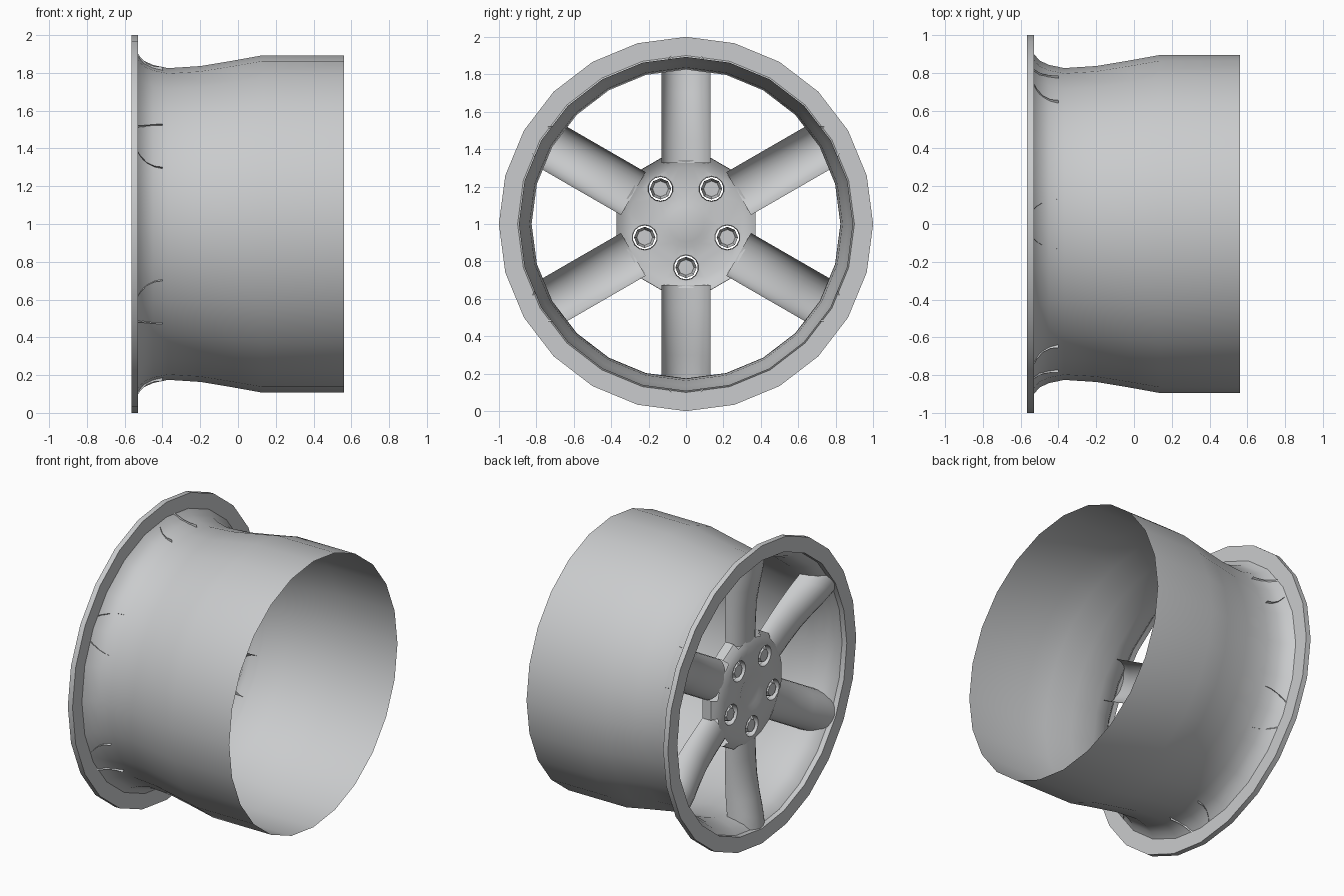
import bpy, bmesh
from math import sin, cos, pi, radians
from mathutils import Matrix, Vector

cube = bpy.data.objects.get("Cube")
if cube:
    bpy.data.objects.remove(cube, do_unlink=True)

metal = bpy.data.materials.new("silver_grey")
metal.use_nodes = True
GREY = (0.59, 0.6, 0.61, 1)
metal.diffuse_color = GREY
metal.node_tree.nodes["Principled BSDF"].inputs["Base Color"].default_value = GREY


def polar(x, r, a):
    """Point on the wheel: x along the axle, radius r, angle a from the top."""
    return Vector((x, r * sin(a), 1 + r * cos(a)))


def circle(bm, x, r, angles, centre=(0, 0)):
    return [bm.verts.new(polar(x, r, a) + Vector((0, *centre))) for a in angles]


def even(n):
    return [2 * pi * i / n for i in range(n)]


def bridge(bm, a, b, closed=True):
    n = len(a)
    for i in range(n if closed else n - 1):
        j = (i + 1) % n
        bm.faces.new((a[i], a[j], b[j], b[i]))


def finish(bm, name, angle=35):
    bmesh.ops.recalc_face_normals(bm, faces=bm.faces)
    mesh = bpy.data.meshes.new(name)
    bm.to_mesh(mesh)
    bm.free()
    mesh.materials.append(metal)
    obj = bpy.data.objects.new(name, mesh)
    bpy.context.collection.objects.link(obj)
    bpy.ops.object.select_all(action='DESELECT')
    obj.select_set(True)
    bpy.context.view_layer.objects.active = obj
    bpy.ops.object.shade_smooth_by_angle(angle=radians(angle))
    return obj


def lathe(name, profile, sides, closed=False):
    bm = bmesh.new()
    rings = [circle(bm, x, r, even(sides)) for x, r in profile]
    for a, b in zip(rings, rings[1:]):
        bridge(bm, a, b)
    if closed:
        bridge(bm, rings[-1], rings[0])
    return finish(bm, name)


# Open barrel and the flat outer flange
lathe("barrel", [(0.56, 0.893), (0.13, 0.893), (-0.02, 0.866), (-0.2, 0.836),
                 (-0.37, 0.825), (-0.45, 0.842), (-0.5, 0.865), (-0.53, 0.9)], 24)
lathe("flange", [(-0.53, 0.9), (-0.53, 1), (-0.565, 1), (-0.565, 0.9)], 24, True)

# Hub shell: flat face with bolt holes, rounded shoulder, walls between spokes
FACE_X = -0.49
BOLTS = [(0.232 * sin(a + pi), 0.232 * cos(a + pi)) for a in even(5)]
hub_angles = [radians(60 * k + d) for k in range(6) for d in (-20, -7, 7, 20)]
bm = bmesh.new()
rim = circle(bm, FACE_X, 0.305, hub_angles)
cap = circle(bm, FACE_X, 0.125, even(20))
holes = [circle(bm, FACE_X, 0.068, even(14), c) for c in BOLTS]
edges = [bm.edges.new((loop[i - 1], loop[i]))
         for loop in [rim, cap] + holes for i in range(len(loop))]
bmesh.ops.triangle_fill(bm, edges=edges, use_beauty=True, normal=(-1, 0, 0))
for hole, c in zip(holes, BOLTS):
    bridge(bm, hole, circle(bm, FACE_X + 0.035, 0.064, even(14), c))
dish = circle(bm, FACE_X + 0.012, 0.095, even(20))
bridge(bm, cap, dish)
bm.faces.new(dish)
mid = circle(bm, FACE_X + 0.018, 0.345, hub_angles)
edge = circle(bm, FACE_X + 0.045, 0.376, hub_angles)
base = circle(bm, -0.385, 0.378, hub_angles)
bridge(bm, rim, mid)
for k in range(6):
    i, j = 4 * k + 3, (4 * k + 4) % 24
    bm.faces.new((mid[i], mid[j], edge[j], edge[i]))
    bm.faces.new((edge[i], edge[j], base[j], base[i]))
bmesh.ops.delete(bm, geom=[v for v in bm.verts if not v.link_faces], context='VERTS')
finish(bm, "hub")

# Wheel bolts: tapered caps, open behind
for n, c in enumerate(BOLTS):
    bm = bmesh.new()
    back = circle(bm, FACE_X + 0.055, 0.057, even(8), c)
    front = circle(bm, FACE_X + 0.005, 0.042, even(8), c)
    bridge(bm, back, front)
    bm.faces.new(front)
    finish(bm, f"bolt_{n + 1}", 25)

# Six arched spokes, open behind, flaring out into the flange
# stations: radius, x of the side edges, arch height, slant of the end cut
STATIONS = [(0.325, -0.385, 0.093, 0), (0.45, -0.383, 0.1, 0), (0.58, -0.383, 0.112, 0),
            (0.7, -0.388, 0.132, 0), (0.77, -0.394, 0.153, 0.06), (0.832, -0.4, 0.164, 0.14)]
for k in range(6):
    bm = bmesh.new()
    rows = []
    for r, x, h, slant in STATIONS:
        arch = [pi * i / 12 for i in range(13)]
        rows.append([bm.verts.new((x - h * sin(t), 0.132 * cos(t), r + slant * sin(t) ** 3))
                     for t in arch])
    for a, b in zip(rows, rows[1:]):
        bridge(bm, a, b, closed=False)
    turn = Matrix.Translation((0, 0, 1)) @ Matrix.Rotation(k * pi / 3, 4, 'X')
    bmesh.ops.transform(bm, matrix=turn, verts=bm.verts)
    finish(bm, f"spoke_{k + 1}", 40)
